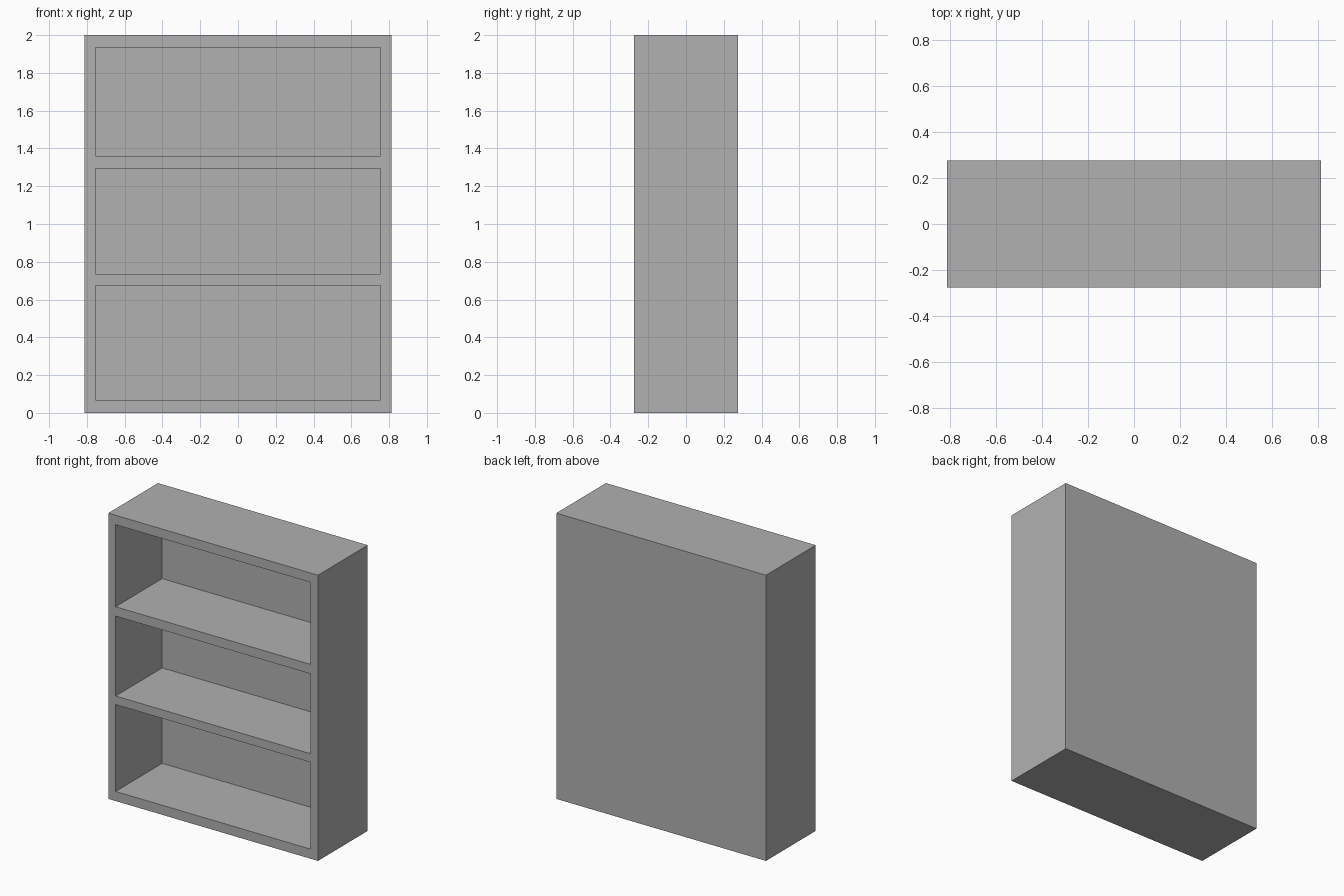
import bpy, bmesh
from mathutils import Vector

if "Cube" in bpy.data.objects:
    bpy.data.objects.remove(bpy.data.objects["Cube"])

W, D, H = 0.812, 0.275, 2.0      # half width, half depth, height
INNER = 0.755                    # half width of the openings
POCKET = 0.515                   # depth of each compartment
XS = [-W, -INNER, INNER, W]
ZS = [0, 0.067, 0.675, 0.735, 1.294, 1.36, 1.934, H]

bm = bmesh.new()

# front frame laid out as a grid of rails, stiles and openings
grid = [[bm.verts.new((x, -D, z)) for x in XS] for z in ZS]
openings = []
for r in range(len(ZS) - 1):
    for c in range(len(XS) - 1):
        f = bm.faces.new((grid[r][c], grid[r][c + 1],
                          grid[r + 1][c + 1], grid[r + 1][c]))
        if c == 1 and r % 2 == 1:
            openings.append(f)

# outer sides, top, base and back
rim = [e for e in bm.edges if e.is_boundary]
ext = bmesh.ops.extrude_edge_only(bm, edges=rim)["geom"]
bmesh.ops.translate(bm, verts=[g for g in ext if isinstance(g, bmesh.types.BMVert)],
                    vec=(0, 2 * D, 0))
bmesh.ops.holes_fill(bm, edges=[e for e in bm.edges if e.is_boundary], sides=0)

# three open compartments pushed in from the front
for f in openings:
    new = bmesh.ops.extrude_discrete_faces(bm, faces=[f])["faces"][0]
    bmesh.ops.translate(bm, verts=new.verts, vec=Vector((0, POCKET, 0)))

bmesh.ops.recalc_face_normals(bm, faces=bm.faces)

mesh = bpy.data.meshes.new("bookcase_body")
bm.to_mesh(mesh)
bm.free()

# dark grey finish
finish = bpy.data.materials.new("dark_grey")
finish.diffuse_color = (0.44, 0.44, 0.44, 1)
finish.use_nodes = True
finish.node_tree.nodes["Principled BSDF"].inputs["Base Color"].default_value = finish.diffuse_color
mesh.materials.append(finish)
bpy.context.collection.objects.link(bpy.data.objects.new("bookcase_body", mesh))
